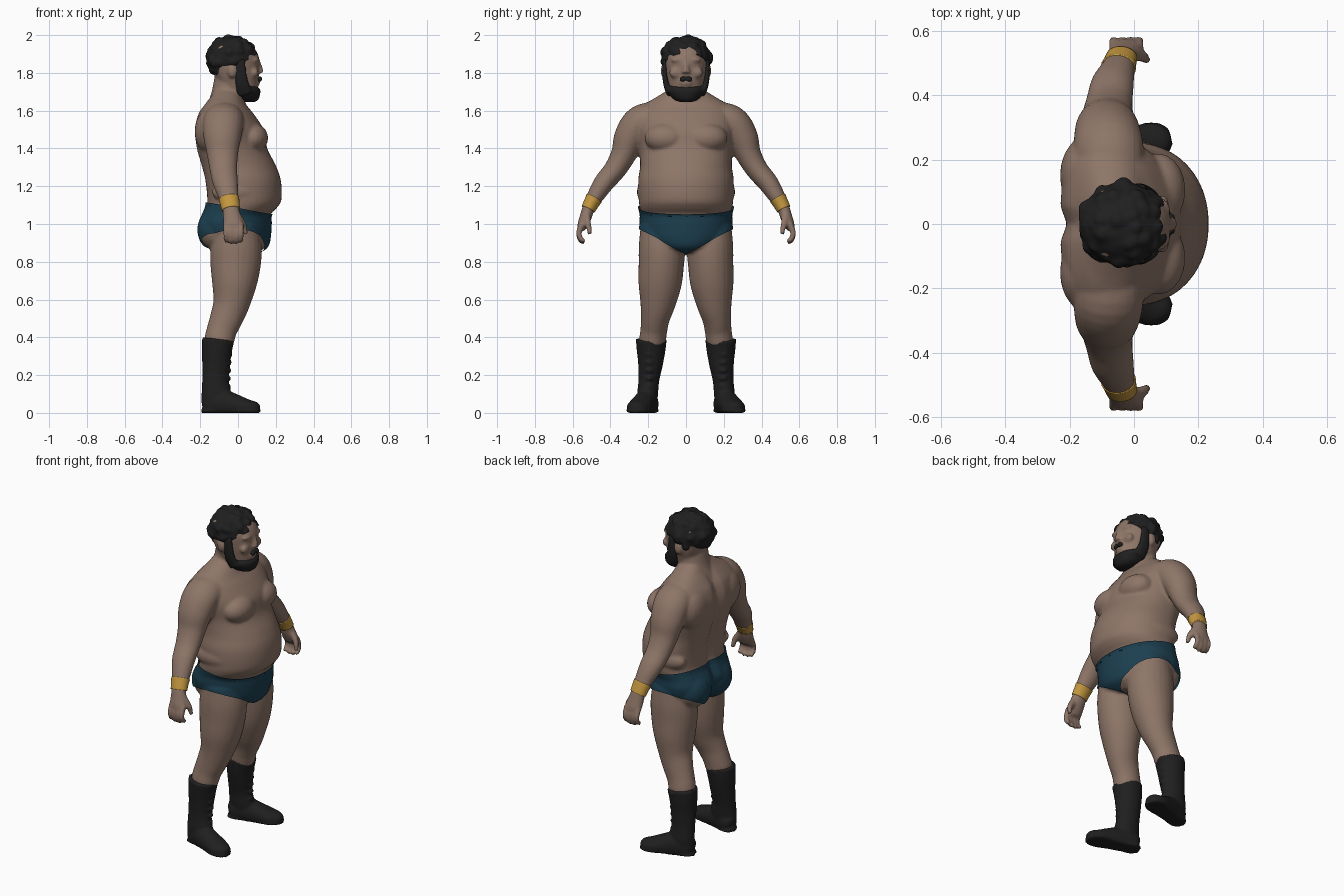
import bpy, bmesh, math, random
from mathutils import Vector, Matrix

random.seed(4)


def material(name, rgb):
    m = bpy.data.materials.new(name)
    m.diffuse_color = (*rgb, 1)
    return m


SKIN = material("skin", (0.27, 0.18, 0.138))
BLACK = material("black", (0.014, 0.014, 0.014))
BLUE = material("trunks blue", (0.012, 0.05, 0.08))
GOLD = material("band gold", (0.55, 0.31, 0.05))


def resample(rows, n=5):
    """Smooth curve through rows of numbers."""
    out = []
    for i in range(len(rows) - 1):
        p = [rows[max(0, min(len(rows) - 1, i + k))] for k in (-1, 0, 1, 2)]
        for s in range(n):
            t = s / n
            out.append([b + 0.5 * t * (c - a + t * (2*a - 5*b + 4*c - d + t * (3*(b - c) + d - a)))
                        for a, b, c, d in zip(*p)])
    return out + [list(rows[-1])]


def skin_rings(bm, rings):
    rv = [[bm.verts.new(p) for p in r] for r in rings]
    n = len(rv[0])
    for a, b in zip(rv, rv[1:]):
        for i in range(n):
            bm.faces.new((a[i], a[(i + 1) % n], b[(i + 1) % n], b[i]))
    bm.faces.new(rv[0][::-1])
    bm.faces.new(rv[-1])


def stack(bm, rows, groove=0.0, mid=0.42, n=48):
    """Horizontal sections: z, back x, front x, half width."""
    rings = []
    for z, xb, xf, w in resample(rows):
        xm, ring = xb + mid * (xf - xb), []
        for i in range(n):
            c, s = math.cos(math.tau * i / n), math.sin(math.tau * i / n)
            e = 0.95 if c > 0 else 0.78
            x = xm + (xf - xm if c > 0 else xm - xb) * math.copysign(abs(c) ** e, c)
            y = w * math.copysign(abs(s) ** e, s)
            if c < 0:
                x += groove * math.exp(-(y / 0.03) ** 2)
            ring.append((x, y, z))
        rings.append(ring)
    skin_rings(bm, rings)


def tube(bm, rows, ref=(1, 0, 0), side=1, n=24):
    """Swept oval: x, y, z, radius along ref, radius across."""
    pts, rings = resample(rows), []
    for i, (x, y, z, ra, rb) in enumerate(pts):
        t = (Vector(pts[min(i + 1, len(pts) - 1)][:3]) - Vector(pts[max(i - 1, 0)][:3])).normalized()
        a = Vector(ref)
        a = (a - t * a.dot(t)).normalized()
        b = t.cross(a)
        ring = []
        for k in range(n):
            u = math.tau * k / n
            p = Vector((x, y, z)) + a * ra * math.cos(u) + b * rb * math.sin(u)
            ring.append((p.x, p.y * side, p.z))
        rings.append(ring)
    skin_rings(bm, rings)


def ball(bm, c, r, tilt=0.0):
    m = Matrix.Translation(c) @ Matrix.Rotation(tilt, 4, 'X') @ Matrix.Diagonal((*r, 1))
    bmesh.ops.create_uvsphere(bm, u_segments=20, v_segments=12, radius=1, matrix=m)


def finish(name, bm, mat, voxel=0.0, smooth=6):
    """Turn parts into one object, fused when a voxel size is given."""
    bmesh.ops.recalc_face_normals(bm, faces=bm.faces)
    me = bpy.data.meshes.new(name)
    bm.to_mesh(me)
    bm.free()
    ob = bpy.data.objects.new(name, me)
    bpy.context.collection.objects.link(ob)
    if voxel:
        r = ob.modifiers.new("fuse", 'REMESH')
        r.mode, r.voxel_size = 'VOXEL', voxel
        s = ob.modifiers.new("soften", 'SMOOTH')
        s.factor, s.iterations = 0.5, smooth
        dg = bpy.context.evaluated_depsgraph_get()
        fused = bpy.data.meshes.new_from_object(ob.evaluated_get(dg))
        ob.modifiers.clear()
        ob.data = fused
    ob.data.materials.clear()
    ob.data.materials.append(mat)
    ob.data.polygons.foreach_set("use_smooth", [True] * len(ob.data.polygons))
    return ob


def cut(bm, co, no, keep_below=True, clear=True):
    geom = bm.verts[:] + bm.edges[:] + bm.faces[:]
    bmesh.ops.bisect_plane(bm, geom=geom, plane_co=co, plane_no=no,
                           clear_outer=clear and keep_below, clear_inner=clear and not keep_below)


# body: torso, head, neck, limbs
bm = bmesh.new()
stack(bm, [(0.85, -0.08, 0.10, 0.07), (0.88, -0.13, 0.15, 0.15), (0.93, -0.175, 0.165, 0.215),
           (1.0, -0.20, 0.17, 0.236), (1.05, -0.185, 0.172, 0.236), (1.085, -0.17, 0.205, 0.245),
           (1.13, -0.165, 0.23, 0.25), (1.23, -0.175, 0.227, 0.253), (1.31, -0.195, 0.20, 0.243),
           (1.40, -0.22, 0.155, 0.25), (1.5, -0.23, 0.135, 0.27), (1.58, -0.212, 0.085, 0.265),
           (1.63, -0.18, 0.045, 0.225), (1.67, -0.15, 0.025, 0.16), (1.71, -0.125, 0.01, 0.095)], groove=0.022)
tube(bm, [(-0.09, 0, 1.56, 0.1, 0.12), (-0.06, 0, 1.67, 0.085, 0.098), (-0.04, 0, 1.80, 0.08, 0.09)])
stack(bm, [(1.66, 0, 0.08, 0.05), (1.70, -0.06, 0.1, 0.085), (1.76, -0.11, 0.108, 0.104),
           (1.82, -0.135, 0.112, 0.115), (1.88, -0.15, 0.112, 0.12), (1.94, -0.13, 0.08, 0.105),
           (1.975, -0.07, 0.03, 0.05)])
tube(bm, [(0.1, 0, 1.865, 0.015, 0.012), (0.113, 0, 1.835, 0.015, 0.014), (0.12, 0, 1.80, 0.018, 0.022)])
ball(bm, (0.1, 0, 1.75), (0.018, 0.035, 0.022))
for s in (1, -1):
    ball(bm, (0.075, s * 0.105, 1.455), (0.085, 0.115, 0.08))             # chest
    ball(bm, (-0.115, s * 0.10, 0.97), (0.092, 0.108, 0.11))              # seat
    ball(bm, (-0.02, s * 0.21, 1.17), (0.12, 0.05, 0.06))                 # flank
    ball(bm, (-0.15, s * 0.15, 1.49), (0.08, 0.12, 0.12))                 # shoulder blade
    ball(bm, (-0.03, s * 0.12, 1.81), (0.025, 0.014, 0.036))              # ear
    ball(bm, (0.091, s * 0.045, 1.868), (0.022, 0.035, 0.013))            # brow
    ball(bm, (0.088, s * 0.055, 1.80), (0.022, 0.035, 0.028))             # cheek
    tube(bm, [(-0.07, 0.13, 1.57, 0.10, 0.08), (-0.078, 0.235, 1.54, 0.108, 0.092),
              (-0.083, 0.295, 1.46, 0.10, 0.086), (-0.082, 0.33, 1.37, 0.083, 0.068),
              (-0.077, 0.375, 1.29, 0.073, 0.059), (-0.067, 0.433, 1.22, 0.067, 0.054),
              (-0.052, 0.475, 1.155, 0.055, 0.046), (-0.04, 0.513, 1.09, 0.044, 0.034),
              (-0.032, 0.53, 1.04, 0.048, 0.032), (-0.025, 0.547, 0.995, 0.052, 0.028),
              (-0.024, 0.555, 0.97, 0.045, 0.02)], side=s)
    for k in range(4):                                                    # fingers
        x = -0.064 + 0.027 * k
        d = 0.008 * (k in (1, 2))
        tube(bm, [(x, 0.55, 1.0, 0.014, 0.016), (x, 0.567, 0.955, 0.0135, 0.015),
                  (x, 0.558, 0.922 - d, 0.013, 0.014), (x, 0.536, 0.908 - d, 0.01, 0.011)], side=s, n=12)
    tube(bm, [(0.0, 0.525, 1.04, 0.02, 0.02), (0.03, 0.517, 0.995, 0.017, 0.016),
              (0.04, 0.508, 0.945, 0.012, 0.012)], side=s, n=12)          # thumb
    tube(bm, [(-0.01, 0.125, 0.99, 0.12, 0.115), (-0.01, 0.127, 0.88, 0.136, 0.123),
              (-0.013, 0.131, 0.78, 0.133, 0.12), (-0.02, 0.138, 0.68, 0.118, 0.114),
              (-0.035, 0.149, 0.58, 0.097, 0.094), (-0.062, 0.163, 0.5, 0.087, 0.077),
              (-0.085, 0.170, 0.44, 0.08, 0.071), (-0.10, 0.178, 0.38, 0.078, 0.07),
              (-0.11, 0.188, 0.3, 0.06, 0.055)], side=s)
    ball(bm, (0.0, s * 0.155, 0.52), (0.032, 0.045, 0.05))                # knee
body = finish("body", bm, SKIN, 0.0085, 5)

# trunks: cloth shell lifted off the hips, cut at waist and leg openings
bm = bmesh.new()
bm.from_mesh(body.data)
cut(bm, (0, 0, 1.087), (0.17, 0, 1))
for s in (1, -1):
    cut(bm, (0, s * 0.03, 0.862), (0, -s * 0.52, 1), keep_below=False)
bmesh.ops.delete(bm, geom=[v for v in bm.verts if abs(v.co.y) > 0.3], context='VERTS')
cut(bm, (0, 0, 1.068), (0.17, 0, 1), clear=False)
bm.normal_update()
for v, n in [(v, v.normal.copy()) for v in bm.verts]:
    v.co += n * 0.009
for f in bm.faces:
    c = f.calc_center_median()
    f.material_index = int(c.x > 0.09 and c.z + 0.17 * c.x > 1.069)
trunks = finish("trunks", bm, BLUE)
trunks.data.materials.append(BLACK)

for s, label in ((1, "left"), (-1, "right")):
    # boot: shaft, foot and sole
    bm = bmesh.new()
    tube(bm, [(-0.105, 0.184, 0.39, 0.086, 0.082), (-0.112, 0.185, 0.33, 0.08, 0.076),
              (-0.116, 0.188, 0.26, 0.074, 0.066), (-0.12, 0.197, 0.17, 0.07, 0.055),
              (-0.115, 0.203, 0.1, 0.078, 0.055), (-0.115, 0.205, 0.03, 0.075, 0.05)], side=s)
    tube(bm, [(-0.185, 0.187, 0.04, 0.035, 0.025), (-0.16, 0.193, 0.045, 0.06, 0.05),
              (-0.09, 0.212, 0.05, 0.075, 0.058), (-0.02, 0.232, 0.04, 0.062, 0.062),
              (0.05, 0.253, 0.03, 0.042, 0.062), (0.092, 0.264, 0.025, 0.034, 0.045),
              (0.113, 0.27, 0.022, 0.02, 0.02)], ref=(0, 0, 1), side=s)
    tube(bm, [(-0.192, 0.186, 0.01, 0.012, 0.025), (-0.16, 0.193, 0.01, 0.014, 0.052),
              (-0.06, 0.22, 0.01, 0.014, 0.052), (0.04, 0.25, 0.01, 0.014, 0.065),
              (0.09, 0.264, 0.01, 0.014, 0.052), (0.115, 0.27, 0.01, 0.012, 0.025)], ref=(0, 0, 1), side=s)
    for k in range(6):                                                    # laces
        z = 0.14 + 0.042 * k
        ball(bm, (-0.05 + 0.05 * (z - 0.14), s * 0.195, z), (0.012, 0.022, 0.01))
    for v in bm.verts:
        v.co.z = max(v.co.z, 0.0)
    finish(label + "_boot", bm, BLACK, 0.008, 3)
    # wristband
    bm = bmesh.new()
    tube(bm, [(-0.048, 0.487, 1.135, 0.055, 0.045), (-0.043, 0.503, 1.107, 0.051, 0.041),
              (-0.038, 0.518, 1.078, 0.049, 0.038)], side=s)
    finish(label + "_wristband", bm, GOLD)

# hair: cap with tufts, trimmed along a slanted hairline
bm = bmesh.new()
ball(bm, (-0.034, 0, 1.878), (0.136, 0.13, 0.115))
for i in range(110):
    z = random.uniform(-0.85, 1)
    u, r = random.uniform(0, math.tau), math.sqrt(1 - z * z)
    q = random.uniform(0.016, 0.03)
    ball(bm, (-0.034 + 0.122 * r * math.cos(u), 0.116 * r * math.sin(u), 1.878 + 0.1 * z), (q, q, q))
hair = finish("hair", bm, BLACK, 0.008, 2)
bm = bmesh.new()
bm.from_mesh(hair.data)
cut(bm, (-0.1, 0, 1.765), (-0.68, 0, 1), keep_below=False)
bmesh.ops.holes_fill(bm, edges=[e for e in bm.edges if e.is_boundary], sides=0)
bm.to_mesh(hair.data)
bm.free()

# beard with sideburns
bm = bmesh.new()
stack(bm, [(1.645, 0.04, 0.09, 0.03), (1.66, 0.0, 0.108, 0.065), (1.69, -0.03, 0.118, 0.092),
           (1.715, -0.03, 0.116, 0.1), (1.73, -0.01, 0.095, 0.09)])
for s in (1, -1):
    tube(bm, [(0.01, 0.112, 1.87, 0.028, 0.012), (0.015, 0.112, 1.80, 0.03, 0.014),
              (0.022, 0.104, 1.74, 0.036, 0.016), (0.04, 0.084, 1.69, 0.04, 0.02)], side=s)
finish("beard", bm, BLACK, 0.007, 3)

# moustache
bm = bmesh.new()
for s in (1, -1):
    ball(bm, (0.114, s * 0.015, 1.768), (0.014, 0.02, 0.014), -s * 0.3)
finish("moustache", bm, BLACK, 0.005, 2)
